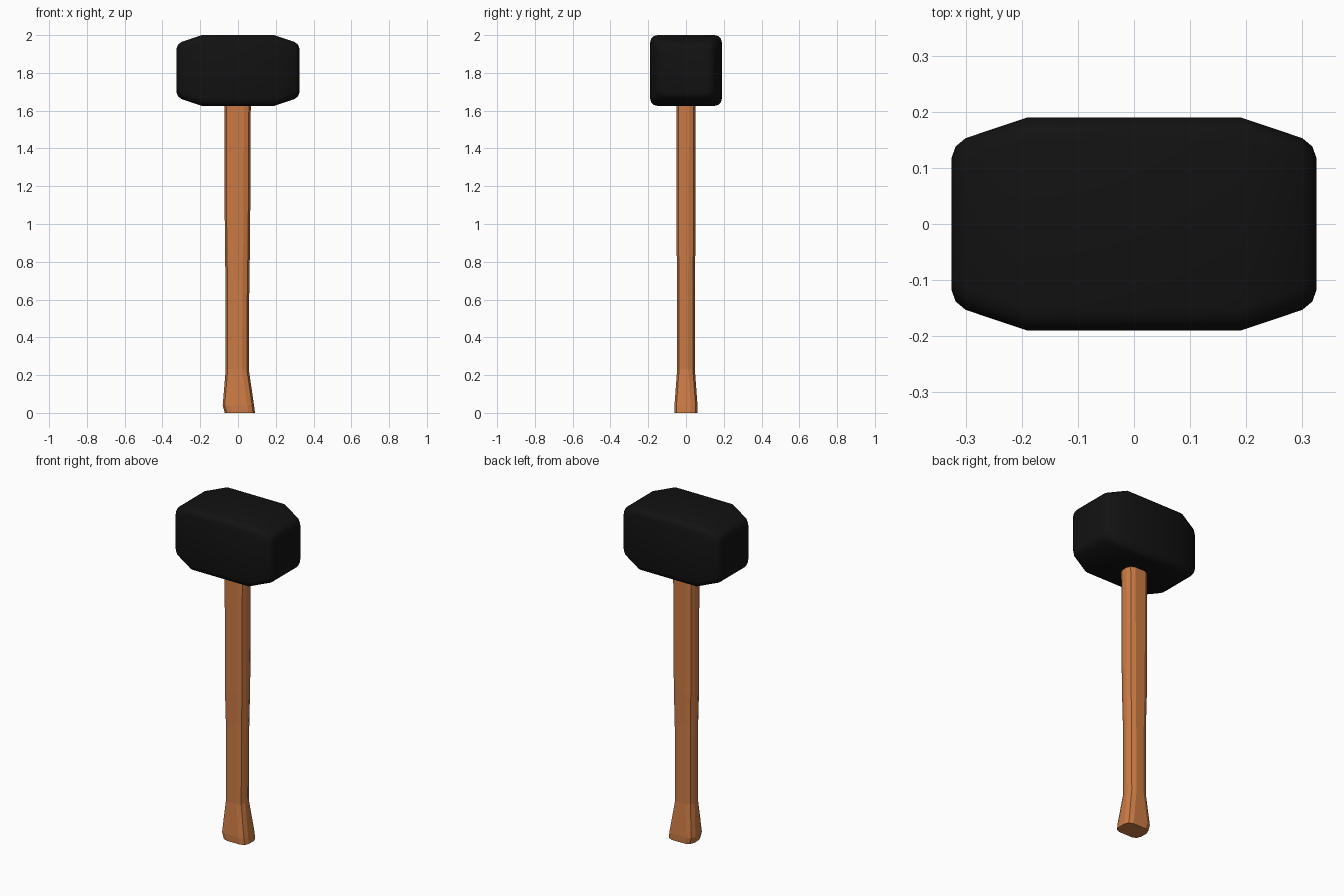
import bpy, bmesh, math
from mathutils import Vector

if "Cube" in bpy.data.objects:
    bpy.data.objects.remove(bpy.data.objects["Cube"])


def rounded_rect(a, b, r, seg):
    """Closed outline of a rounded rectangle with half sizes a and b."""
    pts = []
    for k, (sx, sy) in enumerate([(1, 1), (-1, 1), (-1, -1), (1, -1)]):
        for i in range(seg + 1):
            t = math.pi / 2 * (k + i / seg)
            pts.append((sx * (a - r) + r * math.cos(t), sy * (b - r) + r * math.sin(t)))
    return pts


def loft(name, rings, color):
    """Skin a list of rings of 3D points and cap both ends."""
    bm = bmesh.new()
    loops = [[bm.verts.new(p) for p in ring] for ring in rings]
    n = len(loops[0])
    for lo, hi in zip(loops, loops[1:]):
        for i in range(n):
            j = (i + 1) % n
            bm.faces.new((lo[i], lo[j], hi[j], hi[i]))
    bm.faces.new(loops[0][::-1])
    bm.faces.new(loops[-1])
    bmesh.ops.recalc_face_normals(bm, faces=bm.faces)
    mesh = bpy.data.meshes.new(name)
    bm.to_mesh(mesh)
    bm.free()
    obj = bpy.data.objects.new(name, mesh)
    bpy.context.collection.objects.link(obj)
    mat = bpy.data.materials.new(name + "_material")
    mat.diffuse_color = color
    mat.use_nodes = True
    mat.node_tree.nodes["Principled BSDF"].inputs["Base Color"].default_value = mat.diffuse_color
    mesh.materials.append(mat)
    return obj


# Hammer head: square section with tapered, bevelled ends
HEAD_Z = 1.8125
half = [(0.19, 0.19, 0.04), (0.30, 0.153, 0.04), (0.318, 0.138, 0.035), (0.325, 0.118, 0.025)]
stations = [(-x, s, r) for x, s, r in reversed(half)] + half
head = loft("hammer_head",
            [[Vector((x, u, HEAD_Z + v * 0.987)) for u, v in rounded_rect(s, s, r, 3)]
             for x, s, r in stations],
            (0.006, 0.006, 0.006, 1))

# Handle: faceted shaft, flared at the grip end (z, x min, x max, half depth)
sections = [(0.0, -0.070, 0.090, 0.060), (0.04, -0.081, 0.085, 0.061),
            (0.23, -0.065, 0.057, 0.047), (0.70, -0.066, 0.060, 0.047),
            (0.90, -0.070, 0.064, 0.050), (1.70, -0.071, 0.068, 0.051)]
handle = loft("handle",
              [[Vector(((x0 + x1) / 2 + u, v, z))
                for u, v in rounded_rect((x1 - x0) / 2, d, 0.036, 2)]
               for z, x0, x1, d in sections],
              (0.60, 0.20, 0.06, 1))

# Soft shading on the small bevels only
bpy.ops.object.select_all(action='DESELECT')
head.select_set(True)
bpy.context.view_layer.objects.active = head
bpy.ops.object.shade_smooth_by_angle(angle=math.radians(32))
